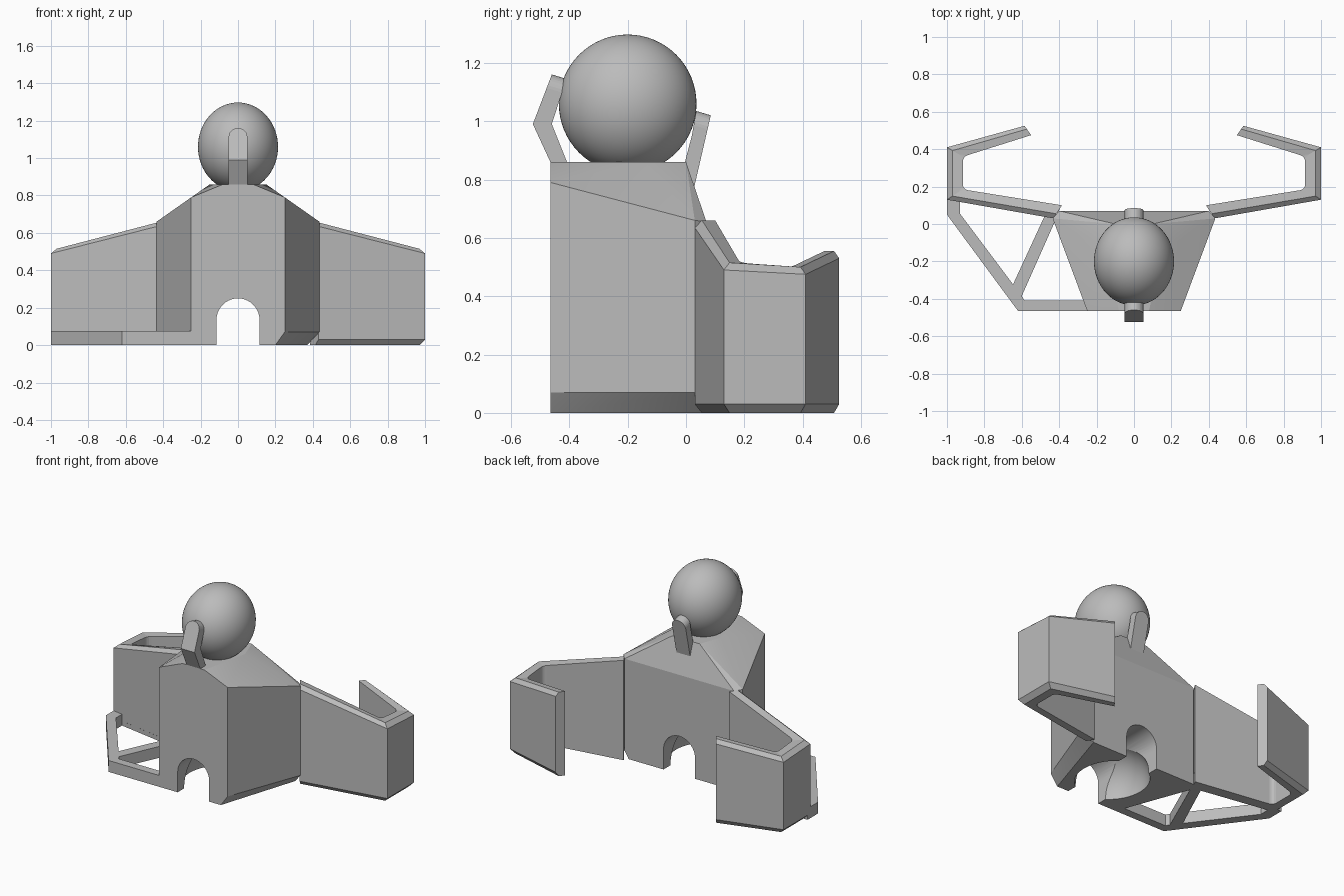
import bpy, bmesh
from math import cos, sin, pi
from mathutils import Vector

default = bpy.data.objects.get("Cube")
if default:
    bpy.data.objects.remove(default, do_unlink=True)

grey = bpy.data.materials.new("plain grey")
grey.use_nodes = True
grey.diffuse_color = (0.5, 0.5, 0.5, 1)
grey.node_tree.nodes["Principled BSDF"].inputs["Base Color"].default_value = (0.5, 0.5, 0.5, 1)


def finish(name, bm, smooth=False):
    bmesh.ops.recalc_face_normals(bm, faces=bm.faces)
    mesh = bpy.data.meshes.new(name)
    bm.to_mesh(mesh)
    bm.free()
    obj = bpy.data.objects.new(name, mesh)
    bpy.context.collection.objects.link(obj)
    mesh.materials.append(grey)
    bpy.ops.object.select_all(action='DESELECT')
    bpy.context.view_layer.objects.active = obj
    obj.select_set(True)
    if smooth:
        bpy.ops.object.shade_smooth_by_angle(angle=0.6)
    return obj


def prism(bm, bottom, shift):
    """Solid made by moving a flat outline along a vector."""
    a = [bm.verts.new(p) for p in bottom]
    b = [bm.verts.new(Vector(p) + Vector(shift)) for p in bottom]
    bm.faces.new(a)
    bm.faces.new(b)
    for i in range(len(a)):
        j = (i + 1) % len(a)
        bm.faces.new((a[i], a[j], b[j], b[i]))
    return a, b


def ellipsoid(name, centre, radii):
    bm = bmesh.new()
    bmesh.ops.create_uvsphere(bm, u_segments=64, v_segments=32, radius=1)
    bmesh.ops.scale(bm, vec=radii, verts=bm.verts)
    bmesh.ops.translate(bm, vec=centre, verts=bm.verts)
    return finish(name, bm, True)


def cut(target, cutter):
    mod = target.modifiers.new("cut", 'BOOLEAN')
    mod.operation, mod.solver, mod.object = 'DIFFERENCE', 'EXACT', cutter
    bpy.context.view_layer.objects.active = target
    bpy.ops.object.modifier_apply(modifier=mod.name)
    bpy.data.objects.remove(cutter, do_unlink=True)


# Faceted body: hull of the shoulder, top and base corners
bm = bmesh.new()
for s in (-1, 1):
    for x, y, z in ((.25, -.465, .79), (.08, -.465, .86), (.15, -.14, .86), (.1, 0, .86),
                    (.435, .03, .66), (.4, .07, .655)):
        bm.verts.new((s * x, y, z))
# Chamfered lower edge on the left, square lower edge on the right
for p in ((.2, -.465, 0), (.25, -.465, .07), (.435, .03, .07), (.37, .07, 0), (.4, .07, .05),
          (-.25, -.465, 0), (-.435, .03, 0), (-.4, .07, 0)):
    bm.verts.new(p)
bmesh.ops.convex_hull(bm, input=bm.verts)
bmesh.ops.dissolve_limit(bm, angle_limit=.01, verts=bm.verts, edges=bm.edges)
body = finish("body", bm)

# Arched passage with a rounded chamber in the middle
bm = bmesh.new()
arch = [(.115, -1, -.1)]
arch += [(.115 * cos(pi * i / 20), -1, .135 + .115 * sin(pi * i / 20)) for i in range(21)]
arch += [(-.115, -1, -.1)]
prism(bm, arch, (0, 2, 0))
cut(body, finish("arch_cutter", bm))
cut(body, ellipsoid("chamber_cutter", (0, -.2, 0), (.215, .235, .24)))
bpy.context.view_layer.objects.active = body
body.select_set(True)
bpy.ops.object.shade_smooth_by_angle(angle=.3)

# Ball head
ellipsoid("head", (0, -.2, 1.06), (.214, .236, .237))

# Rounded clips holding the ball; first two points of each profile are the tip
clips = {
    "front_clip": ((-.46, 1.16), (-.41, 1.145), (-.46, .99), (-.40, .84), (-.465, .84),
                   (-.465, .86), (-.525, .99)),
    "back_clip": ((.085, 1.02), (.035, 1.035), (.02, .95), (-.03, .76), (.025, .76)),
}
for name, profile in clips.items():
    bm = bmesh.new()
    a, b = prism(bm, [(-.05, y, z) for y, z in profile], (.1, 0, 0))
    tips = [bm.edges.get((v[0], v[1])) for v in (a, b)]
    bmesh.ops.bevel(bm, geom=tips, offset=.049, segments=8, profile=.5, affect='EDGES')
    finish(name, bm)

# Wings: a chamfered wall swept round a hooked path (outer point, inner point, height)
path = (((.43, .03), (.385, .1), .66), ((1, .13), (.915, .185), .515),
        ((1, .41), (.915, .36), .5), ((.585, .525), (.55, .475), .555))
for side, s in (("left", 1), ("right", -1)):
    bm = bmesh.new()
    rings = []
    for outer, inner, top in path:
        o, i = Vector(outer), Vector(inner)
        section = ((o.lerp(i, .35), 0), (o, .03), (o, top - .025),
                   (o.lerp(i, .35), top), (i, top), (i, 0))
        rings.append([bm.verts.new((s * p.x, p.y, z)) for p, z in section])
    bm.faces.new(rings[0])
    bm.faces.new(rings[-1])
    for r, q in zip(rings, rings[1:]):
        for k in range(6):
            n = (k + 1) % 6
            bm.faces.new((r[k], r[n], q[n], q[k]))
    corners = [bm.edges.get((r[4], r[5])) for r in rings[1:3]]
    bmesh.ops.bevel(bm, geom=corners, offset=.025, segments=3, profile=.5, affect='EDGES')
    finish(side + "_wing", bm)

# Low open frame between the body and the right wing
bars = {
    "frame_front_bar": ((-.2, -.465), (-.62, -.465), (-.645, -.43), (-.585, -.41), (-.2, -.41)),
    "frame_outer_bar": ((-.62, -.465), (-1, .05), (-1, .16), (-.93, .16), (-.93, .055),
                        (-.6, -.385), (-.585, -.41)),
    "frame_inner_bar": ((-.65, -.33), (-.6, -.385), (-.42, .02), (-.47, .06)),
}
for name, outline in bars.items():
    bm = bmesh.new()
    prism(bm, [(x, y, 0) for x, y in outline], (0, 0, .075))
    finish(name, bm)
bm = bmesh.new()
prism(bm, [(-.42, .03, 0), (-1, .13, 0), (-.93, .18, 0), (-.39, .095, 0)], (0, 0, .075))
finish("frame_wing_bar", bm)
